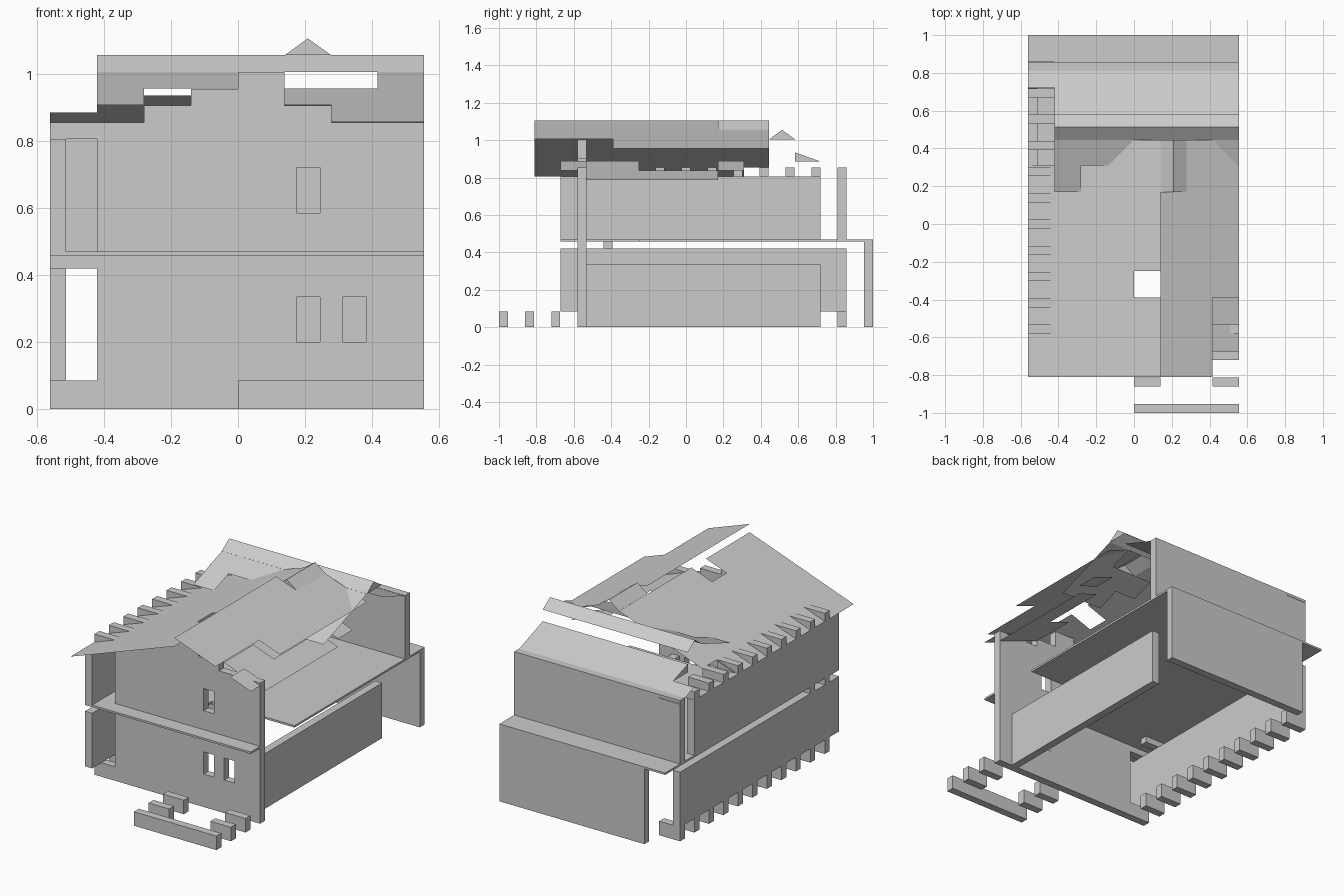
import bpy, bmesh

if "Cube" in bpy.data.objects:
    bpy.data.objects.remove(bpy.data.objects["Cube"])

U = 0.139          # building module
PITCH = 0.36       # main roof pitch


def add_mesh(name, verts, faces):
    me = bpy.data.meshes.new(name)
    me.from_pydata(verts, [], faces)
    ob = bpy.data.objects.new(name, me)
    bpy.context.collection.objects.link(ob)
    return ob


def box(name, x0, x1, y0, y1, z0, z1):
    v = [(x, y, z) for x in (x0, x1) for y in (y0, y1) for z in (z0, z1)]
    f = [(0, 1, 3, 2), (4, 6, 7, 5), (0, 4, 5, 1), (2, 3, 7, 6), (0, 2, 6, 4), (1, 5, 7, 3)]
    return add_mesh(name, v, f)


def sheets(name, rects, height):
    """Thin roof panels: outlines in plan, lifted onto a slope."""
    verts, faces = [], []
    for r in rects:
        pts = r
        if isinstance(r[0], (int, float)):
            x0, x1, y0, y1 = r
            pts = [(x0, y0), (x1, y0), (x1, y1), (x0, y1)]
        faces.append(tuple(range(len(verts), len(verts) + len(pts))))
        verts += [(x, y, height(x, y)) for x, y in pts]
    return add_mesh(name, verts, faces)


def extrude_outline(name, outline, y0, y1):
    n = len(outline)
    v = [(x, y, z) for y in (y0, y1) for x, z in outline]
    f = [tuple(range(n)), tuple(range(2 * n - 1, n - 1, -1))]
    f += [(i, i + n, (i + 1) % n + n, (i + 1) % n) for i in range(n)]
    ob = add_mesh(name, v, f)
    bm = bmesh.new()
    bm.from_mesh(ob.data)
    bmesh.ops.recalc_face_normals(bm, faces=bm.faces)
    bm.to_mesh(ob.data)
    bm.free()
    return ob


# Stepped front gable wall with three window openings
front = extrude_outline("front_wall", [
    (-.42, 0), (.555, 0), (.555, .855), (.278, .855), (.278, .905), (.139, .905),
    (.139, 1.005), (0, 1.005), (0, .955), (-.14, .955), (-.14, .905),
    (-.28, .905), (-.28, .855), (-.42, .855)], -.58, -.533)
for i, (x0, x1, z0, z1) in enumerate([(.174, .245, .2, .335), (.312, .383, .2, .335),
                                      (.174, .245, .585, .72)]):
    cut = box("window_cutter_%d" % i, x0, x1, -.7, -.4, z0, z1)
    cut.hide_render = True
    cut.hide_viewport = True
    m = front.modifiers.new("window", 'BOOLEAN')
    m.operation = 'DIFFERENCE'
    m.solver = 'EXACT'
    m.object = cut

# Other walls
box("right_lower_wall", .418, .465, -.533, .72, 0, .335)
box("left_lower_wall", -.56, -.512, -.67, .857, .085, .42)
box("left_upper_wall", -.56, -.512, -.67, .72, .47, .805)
box("rear_lower_wall", -.42, .555, .953, 1.0, 0, .46)
box("rear_upper_wall", -.56, .555, .81, .857, .47, .855)

# Upper floor with stair opening, and front ledge
box("upper_floor", -.56, .555, -.25, 1.0, .458, .47)
box("upper_floor_left", -.56, 0, -.533, -.25, .458, .47)
box("front_ledge", -.56, .555, -.67, -.533, .458, .47)
box("ledge_block", -.56, -.42, -.44, -.393, .42, .458)
box("front_ledge_block", -.56, -.42, -.58, -.533, .42, .458)

# Joist ends along the left side: feet and rafters
for k in range(11):
    y = -.58 + U * k
    box("foot_%d" % k, -.56, -.42, y, y + .047, 0, .085)
    if k < 10:
        box("rafter_%d" % k, -.56, -.42, y, y + .047, .805, .855)

# Porch beams at the front
box("porch_front_beam", 0, .555, -1.0, -.953, 0, .085)
for y in (-.86, -.72):
    for s, x0, x1 in (("left", 0, .139), ("right", .416, .555)):
        box("porch_%s_block" % s, x0, x1, y, y + .047, 0, .085)

# Main roof, left slope, with a chimney opening
sheets("roof_left_slope", [
    (-.56, -.42, -.81, .31), (-.42, 0, -.81, .445),
    (0, .139, -.81, -.39), (0, .139, -.25, .445)],
    lambda x, y: 1.005 + .357 * x)

# Main roof, right slope and the ridge cap at its back end
sheets("roof_right_slope", [
    (.139, .278, -.81, .17), (.278, .416, -.81, .445), (.416, .555, -.39, .445)],
    lambda x, y: 1.105 - PITCH * (x - .139))
sheets("ridge_cap", [(.139, .208, .17, .445), (.208, .278, .17, .445)],
       lambda x, y: 1.105 - .72 * abs(x - .208))
add_mesh("ridge_cap_end", [(.139, .17, 1.055), (.278, .17, 1.055), (.208, .17, 1.105)],
         [(0, 1, 2)])

# Lower right eaves
sheets("eave_strip", [(.278, .416, -.533, -.25), (.416, .555, -.533, .17)],
       lambda x, y: .888 - PITCH * (x - .278))
sheets("eave_tiles", [(.416, .555, -.67, -.533), (.416, .555, .17, .31)],
       lambda x, y: .888 - PITCH * (x - .416))

# Cross roof at the back: south slope, ridge cap, north slope
sheets("cross_roof_south", [
    (-.42, 0, .31, .445), (.416, .555, .31, .445),
    (-.42, -.28, .17, .31), (.139, .555, .17, .31), (.278, .555, .03, .17)],
    lambda x, y: 1.005 + PITCH * (y - .445))
sheets("cross_ridge_cap", [(-.42, .555, .445, .514), (-.42, .555, .514, .583)],
       lambda x, y: 1.055 - .72 * abs(y - .514))
sheets("cross_roof_north", [(-.42, .555, .583, .81), (-.56, -.42, .722, .861)],
       lambda x, y: .935 - PITCH * (y - .583))
# Closed ends of the cross roof
add_mesh("cross_ridge_end", [(.555, .445, 1.005), (.555, .583, 1.005), (.555, .514, 1.055)],
         [(0, 1, 2)])
add_mesh("cross_gable_end", [(-.42, .583, .935), (-.42, .583, .885), (-.42, .722, .885)],
         [(0, 1, 2)])
